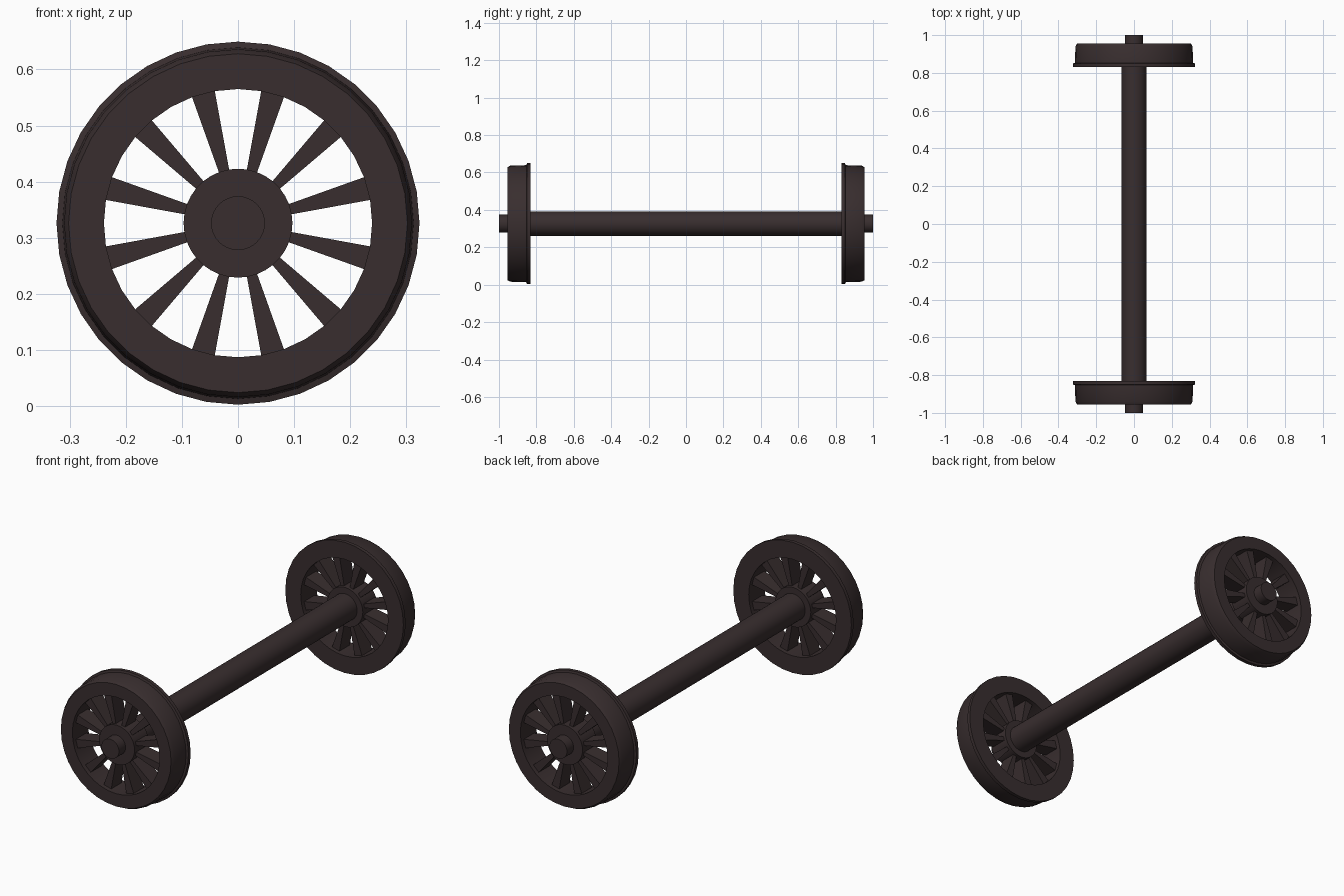
import bpy, bmesh, math
from mathutils import Vector, Matrix

if "Cube" in bpy.data.objects:
    bpy.data.objects.remove(bpy.data.objects["Cube"])

CZ = 0.326
mat = bpy.data.materials.new("dark brown iron")
mat.diffuse_color = (0.040, 0.027, 0.028, 1)
mat.use_nodes = True
mat.node_tree.nodes["Principled BSDF"].inputs["Base Color"].default_value = mat.diffuse_color


def finish(name, bm, smooth=True):
    bmesh.ops.recalc_face_normals(bm, faces=bm.faces)
    me = bpy.data.meshes.new(name)
    bm.to_mesh(me)
    bm.free()
    me.materials.append(mat)
    ob = bpy.data.objects.new(name, me)
    bpy.context.collection.objects.link(ob)
    ob.location.z = CZ
    if smooth:
        bpy.context.view_layer.objects.active = ob
        ob.select_set(True)
        bpy.ops.object.shade_smooth_by_angle(angle=math.radians(30))
        ob.select_set(False)
    return ob


def lathe(name, profile, sides, closed):
    """Revolve (radius, y) points around the y axis."""
    bm = bmesh.new()
    rings = []
    for i in range(sides):
        a = 2 * math.pi * i / sides
        rings.append([bm.verts.new((r * math.sin(a), y, r * math.cos(a))) for r, y in profile])
    n = len(profile)
    for i in range(sides):
        p, q = rings[i], rings[(i + 1) % sides]
        for j in range(n if closed else n - 1):
            k = (j + 1) % n
            bm.faces.new((p[j], p[k], q[k], q[j]))
    if not closed:
        bm.faces.new([r[0] for r in rings])
        bm.faces.new([r[-1] for r in rings])
    return finish(name, bm)


def spokes(name, s):
    """Twelve spokes, wider at the rim and deeper at the hub."""
    bm = bmesh.new()
    for i in range(12):
        rot = Matrix.Rotation(math.radians(15 + 30 * i), 3, 'Y')
        ends = []
        for r, w, d in ((0.085, 0.0085, 0.040), (0.245, 0.0215, 0.040)):
            ends.append([bm.verts.new(rot @ Vector((x * w, s * 0.893 + y * d, r)))
                         for x, y in ((-1, -1), (1, -1), (1, 1), (-1, 1))])
        a, b = ends
        for j in range(4):
            k = (j + 1) % 4
            bm.faces.new((a[j], a[k], b[k], b[j]))
        bm.faces.new(a)
        bm.faces.new(b)
    return finish(name, bm, False)


for s, side in ((-1, "front"), (1, "back")):
    # rim with tread, chamfer and inner flange
    rim = [(0.239, 0.832), (0.3235, 0.832), (0.3235, 0.850), (0.313, 0.853),
           (0.310, 0.940), (0.302, 0.955), (0.239, 0.955)]
    lathe(side + "_wheel_rim", [(r, s * y) for r, y in rim], 36, True)
    # hub
    lathe(side + "_wheel_hub", [(0.097, s * 0.838), (0.097, s * 0.948)], 36, False)
    spokes(side + "_wheel_spokes", s)
    # bearing journal
    lathe(side + "_axle_journal", [(0.048, s * 0.94), (0.048, s * 1.0)], 32, False)

# axle shaft
lathe("axle_shaft", [(0.066, -0.845), (0.066, 0.845)], 32, False)
